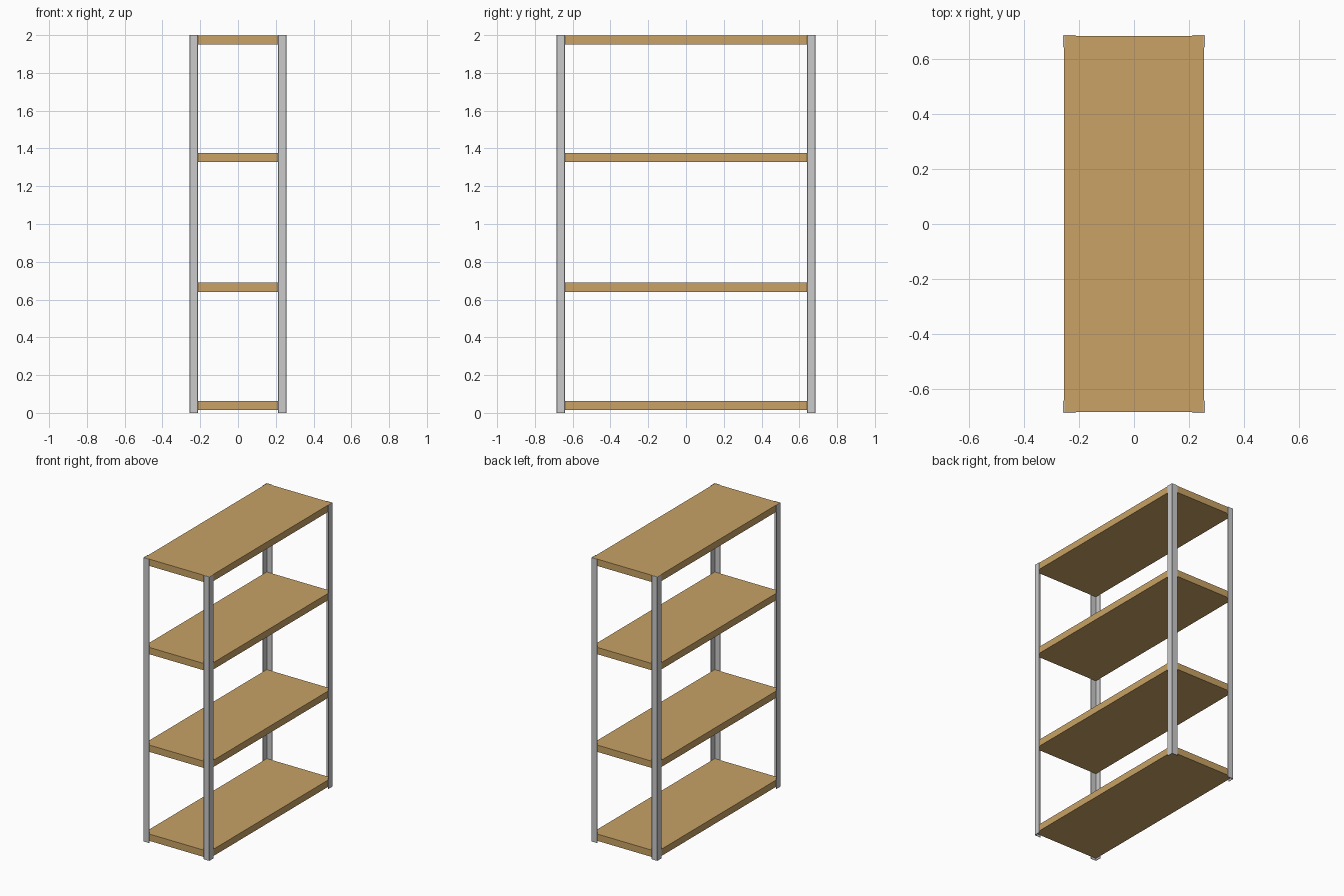
import bpy, bmesh

if "Cube" in bpy.data.objects:
    bpy.data.objects.remove(bpy.data.objects["Cube"])

HX, HY, H = 0.257, 0.686, 2.0   # half width, half depth, height
T, LEG = 0.004, 0.046           # angle-iron thickness and leg length
C = 0.0025                      # small edge chamfer


def material(name, color):
    m = bpy.data.materials.new(name)
    m.diffuse_color = color
    m.use_nodes = True
    m.node_tree.nodes["Principled BSDF"].inputs["Base Color"].default_value = m.diffuse_color
    return m


wood = material("wood", (0.58, 0.36, 0.13, 1))


def extrude(name, pts, z0, z1, mat=None):
    """Vertical prism from an outline."""
    bm = bmesh.new()
    face = bm.faces.new([bm.verts.new((x, y, z0)) for x, y in pts])
    ext = bmesh.ops.extrude_face_region(bm, geom=[face])
    top = [v for v in ext["geom"] if isinstance(v, bmesh.types.BMVert)]
    bmesh.ops.translate(bm, verts=top, vec=(0, 0, z1 - z0))
    bmesh.ops.recalc_face_normals(bm, faces=bm.faces)
    mesh = bpy.data.meshes.new(name)
    bm.to_mesh(mesh)
    bm.free()
    obj = bpy.data.objects.new(name, mesh)
    bpy.context.collection.objects.link(obj)
    if mat:
        mesh.materials.append(mat)
    return obj


# L-shaped corner posts, measured inward from the outer corner
profile = [(C, 0), (LEG - C, 0), (LEG, C), (LEG, T), (T, T),
           (T, LEG), (C, LEG), (0, LEG - C), (0, C)]
for sx, side in ((-1, "left"), (1, "right")):
    for sy, end in ((-1, "front"), (1, "back")):
        pts = [(sx * (HX - a), sy * (HY - b)) for a, b in profile]
        extrude(f"{end}_{side}_post", pts, 0, H)

# Solid shelf boards resting inside the posts
bx, by = HX - T + 0.0005, HY - T + 0.0005
board = [(-bx, -by), (bx, -by), (bx, by), (-bx, by)]
for i, top in enumerate((0.062, 0.689, 1.377, 1.999)):
    extrude(f"shelf_{i + 1}", board, top - 0.048, top, wood)
